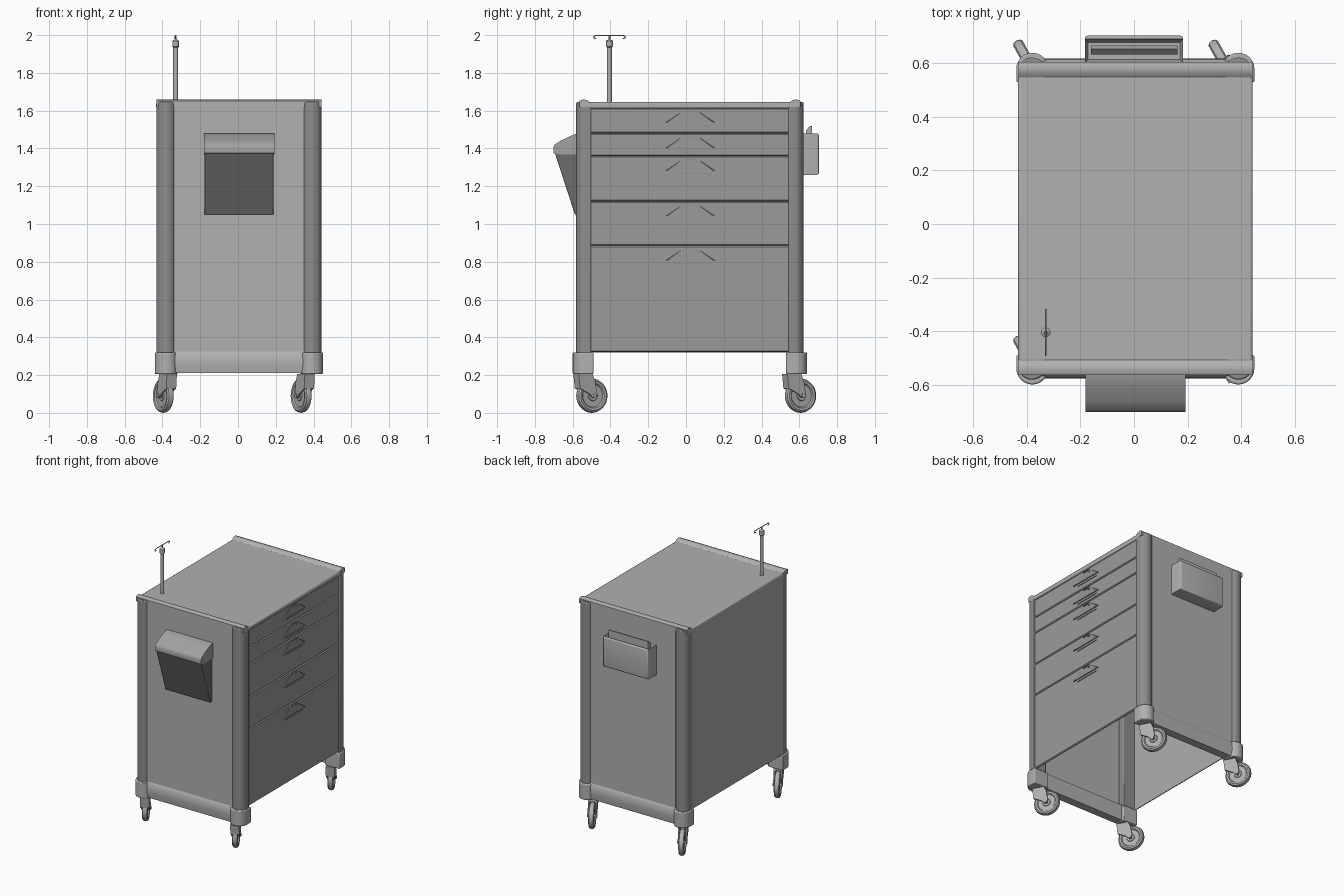
import bpy, bmesh, math
from mathutils import Matrix, Vector

if "Cube" in bpy.data.objects:
    bpy.data.objects.remove(bpy.data.objects["Cube"])

CX, CY = 0.005, 0.02          # centre of the cabinet

# Grey tones by part, first match wins
TONES = [("post", 0.27), ("bin_body", 0.15), ("bin_lid", 0.36), ("drawer_front", 0.33),
         ("drawer", 0.30), ("side_panel", 0.42), ("", 0.44)]
mats = {}
for key, g in TONES:
    mats[key] = bpy.data.materials.new((key or "body") + "_grey")
    mats[key].diffuse_color = (g, g, g, 1)


def paint(ob):
    key = next(k for k, _ in TONES if k in ob.name)
    ob.data.materials.clear()
    ob.data.materials.append(mats[key])


def finish(name, bm, bevel=0, mat=None, angle=35):
    bmesh.ops.recalc_face_normals(bm, faces=bm.faces)
    me = bpy.data.meshes.new(name)
    bm.to_mesh(me)
    bm.free()
    ob = bpy.data.objects.new(name, me)
    bpy.context.collection.objects.link(ob)
    paint(ob)
    if mat:
        ob.matrix_world = mat
    if bevel:
        m = ob.modifiers.new("bevel", 'BEVEL')
        m.width, m.segments = bevel, 2
    bpy.ops.object.select_all(action='DESELECT')
    ob.select_set(True)
    bpy.context.view_layer.objects.active = ob
    bpy.ops.object.shade_smooth_by_angle(angle=math.radians(angle))
    return ob


def prism(name, pts, axis, a, b, bevel=0, mat=None):
    """Extrude a 2D outline along an axis from a to b."""
    put = {'x': lambda u, v, w: (w, u, v),
           'y': lambda u, v, w: (u, w, v),
           'z': lambda u, v, w: (u, v, w)}[axis]
    bm = bmesh.new()
    lo = [bm.verts.new(put(u, v, a)) for u, v in pts]
    hi = [bm.verts.new(put(u, v, b)) for u, v in pts]
    bm.faces.new(lo)
    bm.faces.new(hi)
    n = len(pts)
    for i in range(n):
        bm.faces.new((lo[i], lo[(i + 1) % n], hi[(i + 1) % n], hi[i]))
    return finish(name, bm, bevel, mat)


def box(name, x, y, z, bevel=0):
    return prism(name, [(x[0], y[0]), (x[1], y[0]), (x[1], y[1]), (x[0], y[1])], 'z', *z, bevel)


def lathe(name, prof, mat, steps=32):
    """Revolve (radius, height) points about local z."""
    bm = bmesh.new()
    vs = [bm.verts.new((r, 0, h)) for r, h in prof]
    es = [bm.edges.new(p) for p in zip(vs, vs[1:])]
    bmesh.ops.spin(bm, geom=vs + es, cent=(0, 0, 0), axis=(0, 0, 1),
                   angle=math.tau, steps=steps)
    bmesh.ops.remove_doubles(bm, verts=bm.verts, dist=1e-5)
    return finish(name, bm, mat=mat)


def wire(name, pts, radius):
    cu = bpy.data.curves.new(name, 'CURVE')
    cu.dimensions, cu.bevel_depth, cu.bevel_resolution = '3D', radius, 2
    cu.use_fill_caps = True
    sp = cu.splines.new('POLY')
    sp.points.add(len(pts) - 1)
    for p, co in zip(sp.points, pts):
        p.co = (*co, 1)
    ob = bpy.data.objects.new(name, cu)
    bpy.context.collection.objects.link(ob)
    bpy.ops.object.select_all(action='DESELECT')
    ob.select_set(True)
    bpy.context.view_layer.objects.active = ob
    bpy.ops.object.convert(target='MESH')
    paint(bpy.context.view_layer.objects.active)


def d_outline(sx, sy, x0, x1, y_in, y_mid, y_out, n=12):
    """D-shaped corner section: square inside, rounded towards the end."""
    c, r = (x0 + x1) / 2, (x1 - x0) / 2
    pts = [(x1, y_in)]
    for i in range(n + 1):
        t = math.pi * i / n
        pts.append((c + r * math.cos(t), y_mid + (y_out - y_mid) * math.sin(t)))
    pts.append((x0, y_in))
    return [(CX + sx * x, CY + sy * y) for x, y in pts]


# Thin cabinet shell, open underneath, and the worktop
box("left_side_panel", (-0.432, -0.426), (-0.51, 0.55), (0.32, 1.63))
box("worktop", (-0.433, 0.443), (-0.515, 0.555), (1.612, 1.645), 0.008)

# End panels, top rails, bumper bars, corner posts
for sy, end in ((-1, "front"), (1, "back")):
    def ys(a, b):
        return sorted((CY + sy * a, CY + sy * b))
    box(end + "_end_panel", (CX - 0.345, CX + 0.345), ys(0.577, 0.585), (0.30, 1.645))
    rail = [(sy * v + CY, z) for v, z in
            ((0.528, 1.62), (0.528, 1.644), (0.545, 1.656), (0.565, 1.66), (0.585, 1.652), (0.585, 1.62))]
    prism(end + "_top_rail", rail, 'x', -0.432, 0.442)
    bar = [(sy * v + CY, z) for v, z in
           ((0.53, 0.21), (0.53, 0.325), (0.585, 0.325), (0.595, 0.31), (0.598, 0.26), (0.59, 0.21))]
    prism(end + "_bumper_bar", bar, 'x', CX - 0.36, CX + 0.36)
    for sx, side in ((-1, "left"), (1, "right")):
        post = d_outline(sx, sy, 0.335, 0.437, 0.522, 0.555, 0.602)
        prism(f"{end}_{side}_post", post, 'z', 0.31, 1.645, 0.006)
        foot = d_outline(sx, sy, 0.325, 0.445, 0.51, 0.56, 0.62)
        prism(f"{end}_{side}_corner_bumper", foot, 'z', 0.205, 0.32, 0.006)

# Drawers with shallow hooded pulls
levels = [0.322, 0.885, 1.12, 1.36, 1.48, 1.615]
for i, (lo, hi) in enumerate(zip(levels, levels[1:]), 1):
    front = [(0.424, lo), (0.428, lo), (0.435, lo + 0.006),
             (0.435, hi - 0.006), (0.428, hi), (0.424, hi)]
    prism(f"drawer_front_{i}", front, 'y', -0.51, 0.55)
    zb = hi - 0.078
    bm = bmesh.new()
    back = [bm.verts.new((0.43, y, z)) for y, z in
            ((-0.115, zb), (0.16, zb), (0.075, zb + 0.055), (-0.03, zb + 0.055))]
    lip = [bm.verts.new((x, y, z)) for x, y, z in
           ((0.442, -0.10, zb), (0.442, 0.145, zb), (0.436, 0.07, zb + 0.055), (0.436, -0.025, zb + 0.055))]
    bm.faces.new(back)
    bm.faces.new(lip)
    for k in range(4):
        bm.faces.new((back[k], back[(k + 1) % 4], lip[(k + 1) % 4], lip[k]))
    finish(f"drawer_pull_{i}", bm)
    box(f"drawer_pull_edge_{i}", (0.43, 0.44), (-0.06, 0.13), (zb - 0.019, zb - 0.013))
    box(f"drawer_latch_{i}", (0.43, 0.441), (0.0, 0.06), (hi - 0.02, hi - 0.014))
    box(f"drawer_latch_tip_{i}", (0.43, 0.441), (0.05, 0.06), (hi - 0.035, hi - 0.014))

# Swivel casters, all turned the same way
turn = math.radians(29)
tyre = [(0, 0.012), (0.025, 0.014), (0.028, 0.010), (0.06, 0.010), (0.066, 0.018), (0.078, 0.020),
        (0.087, 0.014), (0.091, 0)]
tyre += [(r, -h) for r, h in tyre[-2::-1]]
cheek = [(-0.042, 0.205), (0.042, 0.205), (0.058, 0.165), (0.068, 0.10), (0.06, 0.08),
         (0.045, 0.078), (0.025, 0.10), (-0.034, 0.13)]
for px in (-0.37, 0.36):
    for py in (-0.545, 0.56):
        name = ("front" if py < 0 else "back") + ("_left" if px < 0 else "_right")
        base = Matrix.Translation((px, py, 0)) @ Matrix.Rotation(turn, 4, 'Z')
        lathe(name + "_wheel", tyre,
              base @ Matrix.Translation((0, 0.053, 0.091)) @ Matrix.Rotation(math.pi / 2, 4, 'Y'))
        for s in (-1, 1):
            prism(name + "_fork_cheek", cheek, 'x', s * 0.021, s * 0.030, mat=base)
        prism(name + "_fork_crown", [(-0.042, 0.205), (-0.034, 0.13), (-0.02, 0.155), (0.0, 0.185),
                                     (0.045, 0.185), (0.042, 0.205)], 'x', -0.022, 0.022, mat=base)
        lathe(name + "_axle", [(0, -0.034), (0.011, -0.034), (0.011, 0.034), (0, 0.034)],
              base @ Matrix.Translation((0, 0.053, 0.091)) @ Matrix.Rotation(math.pi / 2, 4, 'Y'), 16)

# Drip pole with double hook
px, py = -0.33, -0.405
lathe("drip_pole", [(0, 1.63), (0.013, 1.64), (0.013, 1.935), (0.018, 1.94),
                    (0.018, 1.97), (0.008, 1.976), (0.005, 1.98), (0.005, 1.997), (0, 1.997)],
      Matrix.Translation((px, py, 0)), 20)
wire("drip_hook", [(px, py + y, z) for y, z in
                   ((-0.07, 1.982), (-0.082, 1.984), (-0.085, 1.991), (-0.076, 1.997), (0, 1.997),
                    (0.076, 1.997), (0.085, 1.991), (0.082, 1.984), (0.07, 1.982))], 0.003)

# Waste bin on the front end
prism("bin_body", [(-0.565, 1.05), (-0.588, 1.05), (-0.694, 1.375), (-0.565, 1.375)],
      'x', -0.178, 0.188, 0.004)
prism("bin_lid", [(-0.565, 1.48), (-0.582, 1.478), (-0.62, 1.462), (-0.665, 1.44), (-0.695, 1.42),
                  (-0.703, 1.405), (-0.70, 1.375), (-0.66, 1.367), (-0.565, 1.37)], 'x', -0.181, 0.192)

# Glove dispenser on the back end: rounded front, open top
bm = bmesh.new()
bmesh.ops.create_cube(bm, size=1, matrix=Matrix.Translation((0, 0.653, 1.37)) @ Matrix.Diagonal((0.368, 0.102, 0.22, 1)))
corner = [e for e in bm.edges if all(v.co.y > 0.69 for v in e.verts)]
bmesh.ops.bevel(bm, geom=corner, offset=0.012, segments=3, profile=0.5, affect='EDGES')
top = max(bm.faces, key=lambda f: f.calc_center_median().z)
bmesh.ops.inset_region(bm, faces=[top], thickness=0.018)
bmesh.ops.translate(bm, verts=top.verts, vec=Vector((0, 0, -0.05)))
finish("glove_dispenser", bm)
prism("glove_dispenser_insert", [(0.634, 1.42), (0.634, 1.495), (0.655, 1.518), (0.667, 1.52), (0.667, 1.42)],
      'x', -0.16, 0.162)

for m in bpy.data.materials:
    if m.users and not m.is_grease_pencil:
        m.use_nodes = True
        m.node_tree.nodes["Principled BSDF"].inputs["Base Color"].default_value = m.diffuse_color
